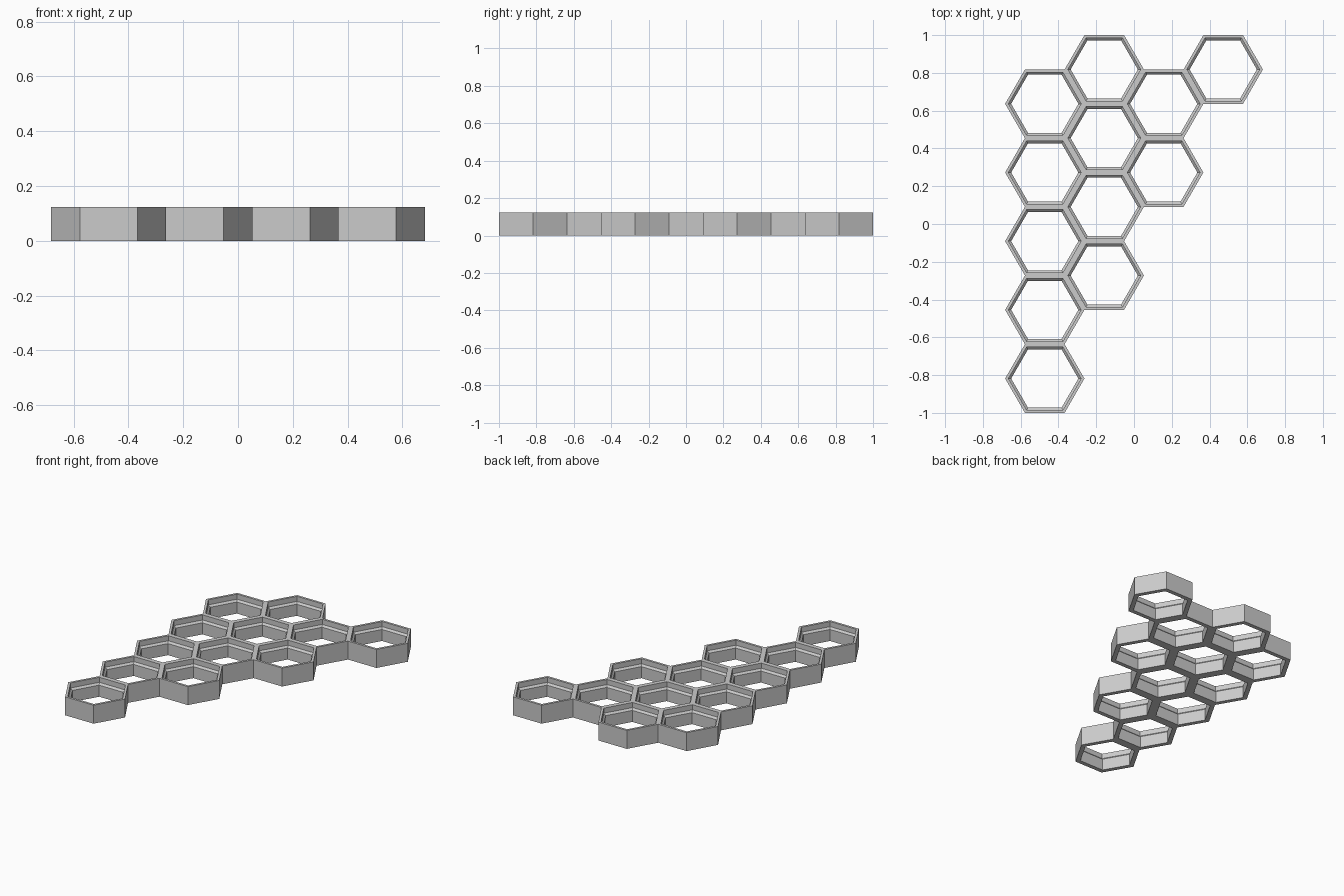
import bpy
import bmesh
from math import cos, sin, radians

cube = bpy.data.objects.get("Cube")
if cube:
    bpy.data.objects.remove(cube, do_unlink=True)

PITCH = 2 / 5.5                      # distance across flats of one cell
COLUMN = PITCH * cos(radians(30))    # distance between columns
MM = PITCH / 23.6
HEIGHT = 8 * MM

# Wall cross-section as (apothem, z): outer wall, wide mouth, chamfer, narrow throat
PROFILE = [(PITCH / 2, 0), (PITCH / 2, HEIGHT),
           (10.8 * MM, HEIGHT), (10.8 * MM, 5.8 * MM),
           (10 * MM, 5 * MM), (10 * MM, 0)]

# Topmost row (in half pitches from the centre) and cell count of each column
COLUMNS = [(3.5, 5), (4.5, 4), (3.5, 2), (4.5, 1)]

centres = [((i - 1.5) * COLUMN, (top / 2 - row) * PITCH)
           for i, (top, count) in enumerate(COLUMNS) for row in range(count)]


def has_neighbour(x, y, angle):
    nx, ny = x + PITCH * cos(angle), y + PITCH * sin(angle)
    return any(abs(nx - a) + abs(ny - b) < 0.01 for a, b in centres)


def add_cell(bm, x, y):
    rings = []
    for apothem, z in PROFILE:
        r = apothem / cos(radians(30))
        rings.append([bm.verts.new((x + r * cos(radians(60 * k)),
                                    y + r * sin(radians(60 * k)), z))
                      for k in range(6)])
    for j, ring in enumerate(rings):
        nxt = rings[(j + 1) % len(rings)]
        for k in range(6):
            # Shared sides have no outer wall
            if j == 0 and has_neighbour(x, y, radians(60 * k + 30)):
                continue
            m = (k + 1) % 6
            bm.faces.new((ring[k], ring[m], nxt[m], nxt[k]))


# Honeycomb panel, welded into one shell
bm = bmesh.new()
for cx, cy in centres:
    add_cell(bm, cx, cy)
bmesh.ops.remove_doubles(bm, verts=bm.verts, dist=0.0005)
mesh = bpy.data.meshes.new("honeycomb_panel")
bm.to_mesh(mesh)
bm.free()
panel = bpy.data.objects.new("honeycomb_panel", mesh)
bpy.context.collection.objects.link(panel)

# Plain grey plastic
grey = bpy.data.materials.new("light_grey")
grey.use_nodes = True
colour = (0.6, 0.6, 0.6, 1)
grey.diffuse_color = colour
grey.node_tree.nodes["Principled BSDF"].inputs["Base Color"].default_value = colour
mesh.materials.append(grey)
